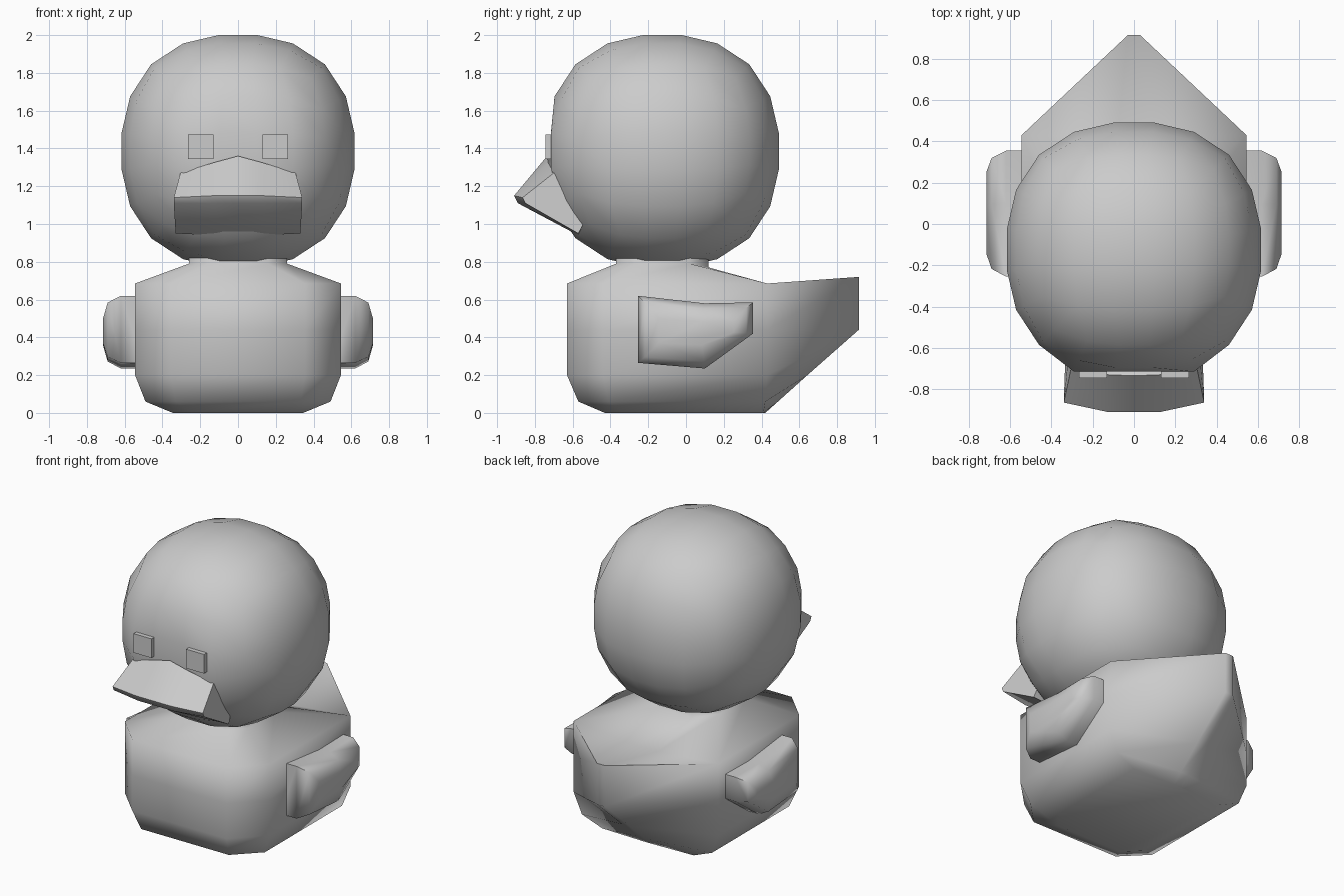
import bpy, bmesh
from math import tan, pi, radians

if "Cube" in bpy.data.objects:
    bpy.data.objects.remove(bpy.data.objects["Cube"])


def finish(name, bm, angle=80):
    bmesh.ops.remove_doubles(bm, verts=bm.verts, dist=0.0005)
    bmesh.ops.recalc_face_normals(bm, faces=bm.faces)
    me = bpy.data.meshes.new(name)
    bm.to_mesh(me)
    bm.free()
    me.shade_smooth()
    me.set_sharp_from_angle(angle=radians(angle))
    ob = bpy.data.objects.new(name, me)
    bpy.context.collection.objects.link(ob)
    return ob


def loft(name, rings, angle=80):
    """Skin a list of closed rings and cap both ends."""
    bm = bmesh.new()
    rows = [[bm.verts.new(p) for p in r] for r in rings]
    n = len(rows[0])
    for a, b in zip(rows, rows[1:]):
        for i in range(n):
            j = (i + 1) % n
            bm.faces.new((a[i], a[j], b[j], b[i]))
    bm.faces.new(rows[0])
    bm.faces.new(rows[-1])
    return finish(name, bm, angle)


# Head: cube with five divisions per side, puffed into a slightly boxy ball
P = 2.3
bm = bmesh.new()
bmesh.ops.create_cube(bm, size=2)
bmesh.ops.subdivide_edges(bm, edges=bm.edges[:], cuts=4, use_grid_fill=True)
for v in bm.verts:
    d = [tan(c * pi / 4) for c in v.co]
    r = 0.624 / sum(abs(c) ** P for c in d) ** (1 / P)
    x, y, z = [c * r for c in d]
    if y < -0.5 and abs(z) < 0.15 and abs(x) < 0.35:
        y = -0.59                                  # flat face behind the eyes
    v.co = (x, y - 0.125, z + 1.385)
finish("head", bm)


# Body with neck and pointed tail: stacked plan outlines
def plan(z, hw, front, c, back, tail):
    half = [(hw - c, front, z), (hw, front + c, z), (hw, back, z), tail]
    return half + [(-x, y, h) for x, y, h in reversed(half)]


loft("body", [
    plan(0.00, 0.345, -0.43, 0.10, 0.41, (0.03, 0.42, 0.0)),
    plan(0.06, 0.49, -0.57, 0.16, 0.42, (0.03, 0.487, 0.06)),
    plan(0.20, 0.545, -0.63, 0.19, 0.43, (0.03, 0.643, 0.2)),
    plan(0.44, 0.545, -0.63, 0.19, 0.43, (0.03, 0.915, 0.44)),
    plan(0.685, 0.545, -0.63, 0.19, 0.43, (0.03, 0.915, 0.72)),
    plan(0.685, 0.545, -0.63, 0.19, 0.43, (0.08, 0.42, 0.64)),
    plan(0.79, 0.26, -0.37, 0.10, 0.02, (0.13, 0.12, 0.77)),
    plan(0.84, 0.26, -0.37, 0.10, 0.02, (0.13, 0.12, 0.84)),
])

# Beak: side profiles swept across x
centre = [(-0.735, 1.36), (-0.91, 1.15), (-0.89, 1.11), (-0.57, 0.94), (-0.45, 1.15)]
mid = [(-0.73, 1.325), (-0.91, 1.15), (-0.89, 1.11), (-0.57, 0.94), (-0.45, 1.15)]
end = [(-0.70, 1.27), (-0.865, 1.14), (-0.85, 1.11), (-0.57, 0.95), (-0.45, 1.18)]
end_x = [0.305, 0.34, 0.34, 0.33, 0.30]
rings = []
for s in (-1, 1):
    pair = [[(s * x, y, z) for x, (y, z) in zip(end_x, end)],
            [(s * 0.13, y, z) for y, z in mid]]
    rings += pair if s < 0 else [[(0, y, z) for y, z in centre]] + pair[::-1]
loft("beak", rings, 65)

# Wings and eyes, one per side
wing = [(-0.255, 0.62), (0.10, 0.58), (0.355, 0.585), (0.355, 0.42), (0.10, 0.235), (-0.255, 0.265)]
layers = [(0.50, 1.0, 1.0), (0.62, 1.0, 1.0), (0.69, 0.88, 0.81), (0.715, 0.65, 0.36)]
for side, s in (("left", -1), ("right", 1)):
    loft("wing_" + side, [
        [(s * x, 0.06 + (y - 0.06) * ky, 0.43 + (z - 0.43) * kz) for y, z in wing]
        for x, ky, kz in layers])
    bm = bmesh.new()
    bmesh.ops.create_cube(bm, size=1)
    for v in bm.verts:
        v.co = (s * 0.198 + v.co.x * 0.135, -0.722 + v.co.y * 0.046, 1.41 + v.co.z * 0.13)
    finish("eye_" + side, bm, 30)
